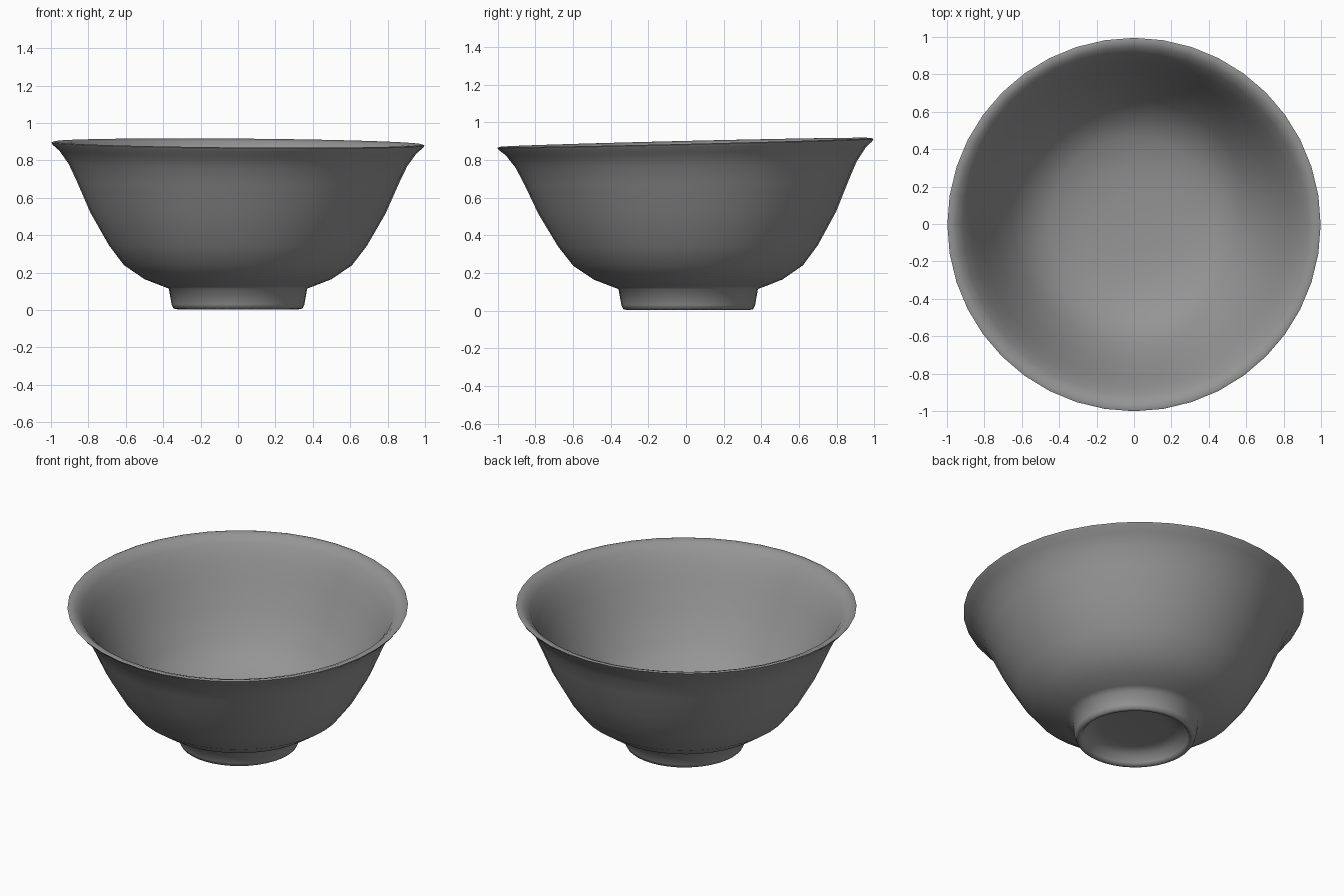
import bpy, bmesh, math

cube = bpy.data.objects.get("Cube")
if cube:
    bpy.data.objects.remove(cube, do_unlink=True)

SIDES = 40

# One plain grey glaze
glaze = bpy.data.materials.new("grey_glaze")
glaze.use_nodes = True
colour = (0.3, 0.3, 0.3, 1)
glaze.diffuse_color = colour
bsdf = next(n for n in glaze.node_tree.nodes if n.type == 'BSDF_PRINCIPLED')
bsdf.inputs["Base Color"].default_value = colour

# Radius and height: underside, foot, outer wall, lip, inner wall
underside = [(0, 0.075), (0.2, 0.075), (0.29, 0.065)]
foot = [(0.31, 0.02), (0.325, 0.004), (0.345, 0.008), (0.355, 0.03), (0.37, 0.115)]
outer = [(0.41, 0.13), (0.5, 0.165), (0.61, 0.24), (0.69, 0.345), (0.79, 0.52),
         (0.86, 0.68), (0.905, 0.775), (0.955, 0.845)]
lip = [(0.99, 0.875), (0.998, 0.888), (0.985, 0.893), (0.95, 0.88)]
inner = [(0.915, 0.845), (0.87, 0.77), (0.82, 0.67), (0.75, 0.52), (0.65, 0.36),
         (0.56, 0.26), (0.45, 0.2), (0.3, 0.165), (0.15, 0.155), (0, 0.152)]


def lathe(name, profile):
    bm = bmesh.new()
    verts = [bm.verts.new((r, 0, z)) for r, z in profile]
    edges = [bm.edges.new(pair) for pair in zip(verts, verts[1:])]
    bmesh.ops.spin(bm, geom=verts + edges, cent=(0, 0, 0), axis=(0, 0, 1),
                   angle=math.tau, steps=SIDES, use_duplicate=False)
    bmesh.ops.remove_doubles(bm, verts=bm.verts, dist=0.0005)
    bmesh.ops.recalc_face_normals(bm, faces=bm.faces)
    # Slight hand-thrown tilt that grows towards the rim
    for v in bm.verts:
        k = min(v.co.z / 0.89, 1) ** 2
        v.co.z += k * (0.024 * v.co.y - 0.008 * v.co.x)
        v.co.y += 0.012 * (1 - k) - 0.003 * k
    mesh = bpy.data.meshes.new(name)
    bm.to_mesh(mesh)
    bm.free()
    obj = bpy.data.objects.new(name, mesh)
    bpy.context.collection.objects.link(obj)
    mesh.materials.append(glaze)
    return obj


bowl = lathe("bowl", underside + foot + outer + lip + inner)
bpy.ops.object.select_all(action='DESELECT')
bowl.select_set(True)
bpy.context.view_layer.objects.active = bowl
bpy.ops.object.shade_smooth_by_angle(angle=math.radians(75))
